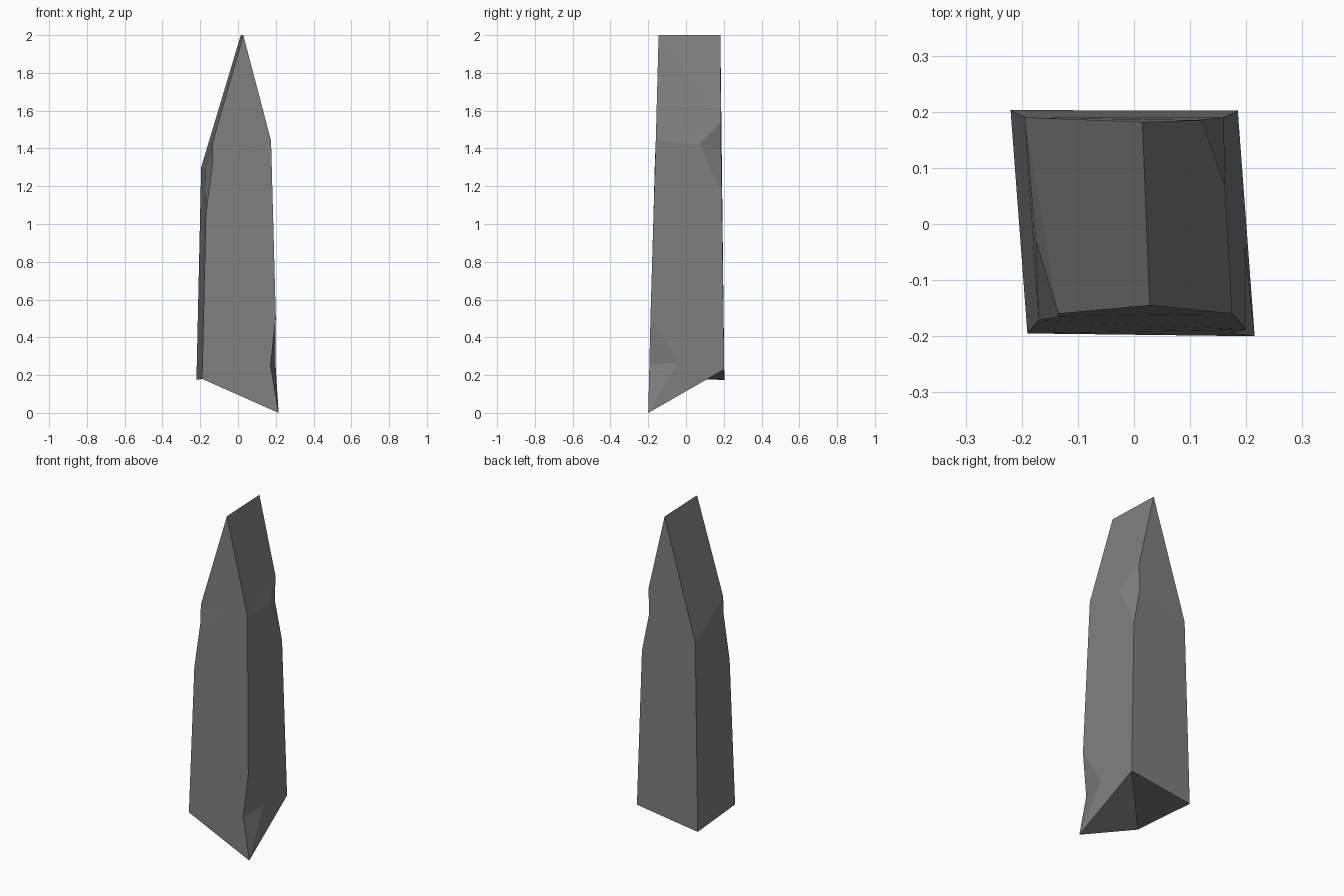
import bpy
import bmesh

if "Cube" in bpy.data.objects:
    bpy.data.objects.remove(bpy.data.objects["Cube"])

# Named corners of the shard (front/back, left/right)
P = {
    # slanted base
    "FL": (-.19, -.195, .18), "FR": (.215, -.20, .0), "BL": (-.22, .203, .175), "BR": (.185, .202, .23),
    # top ridge and shoulders
    "RF": (.028, -.145, 2.0), "RB": (.015, .182, 2.0),
    "SR": (.175, -.16, 1.44), "SL": (-.195, .19, 1.30),
    # chip on front-left edge: upper, notch, lower, inner
    "au": (-.135, -.16, 1.43), "an": (-.135, -.165, 1.32), "al": (-.17, -.172, 1.05), "ai": (-.175, -.03, 1.30),
    # chip on back-right edge
    "bu": (.12, .185, 1.54), "bn": (.115, .186, 1.39), "bl": (.16, .19, 1.16), "bi": (.162, .07, 1.42),
    # chip on the lower front-right edge
    "cu": (.20, -.188, .51), "cn": (.172, -.194, .25), "ci": (.198, -.04, .27),
}

FACES = [
    "FL FR cn cu SR RF au an al",   # front
    "BR BL SL RB bu bn bl",         # back
    "FR BR bl bi SR cu ci",         # right
    "BL FL al ai SL",               # left
    "SR bi bu RB RF",               # right slope
    "SL ai au RF RB",               # left slope
    "FL BR FR", "FL BL BR",         # base
    "FR ci cn",                     # lower half of base chip
    "cn ci cu",                     # upper half of base chip
    "al an ai", "an au ai",         # front-left chip
    "bl bn bi", "bn bu bi",         # back-right chip
]

bm = bmesh.new()
V = {k: bm.verts.new(c) for k, c in P.items()}
for f in FACES:
    bm.faces.new([V[k] for k in f.split()])
bmesh.ops.recalc_face_normals(bm, faces=bm.faces)
bmesh.ops.triangulate(bm, faces=bm.faces[:], ngon_method='BEAUTY')
mesh = bpy.data.meshes.new("stone_shard")
bm.to_mesh(mesh)
bm.free()

shard = bpy.data.objects.new("stone_shard", mesh)
bpy.context.collection.objects.link(shard)

# Single grey stone colour
stone = bpy.data.materials.new("grey stone")
stone.diffuse_color = (.21, .21, .21, 1)
stone.use_nodes = True
stone.node_tree.nodes["Principled BSDF"].inputs["Base Color"].default_value = stone.diffuse_color
mesh.materials.append(stone)
